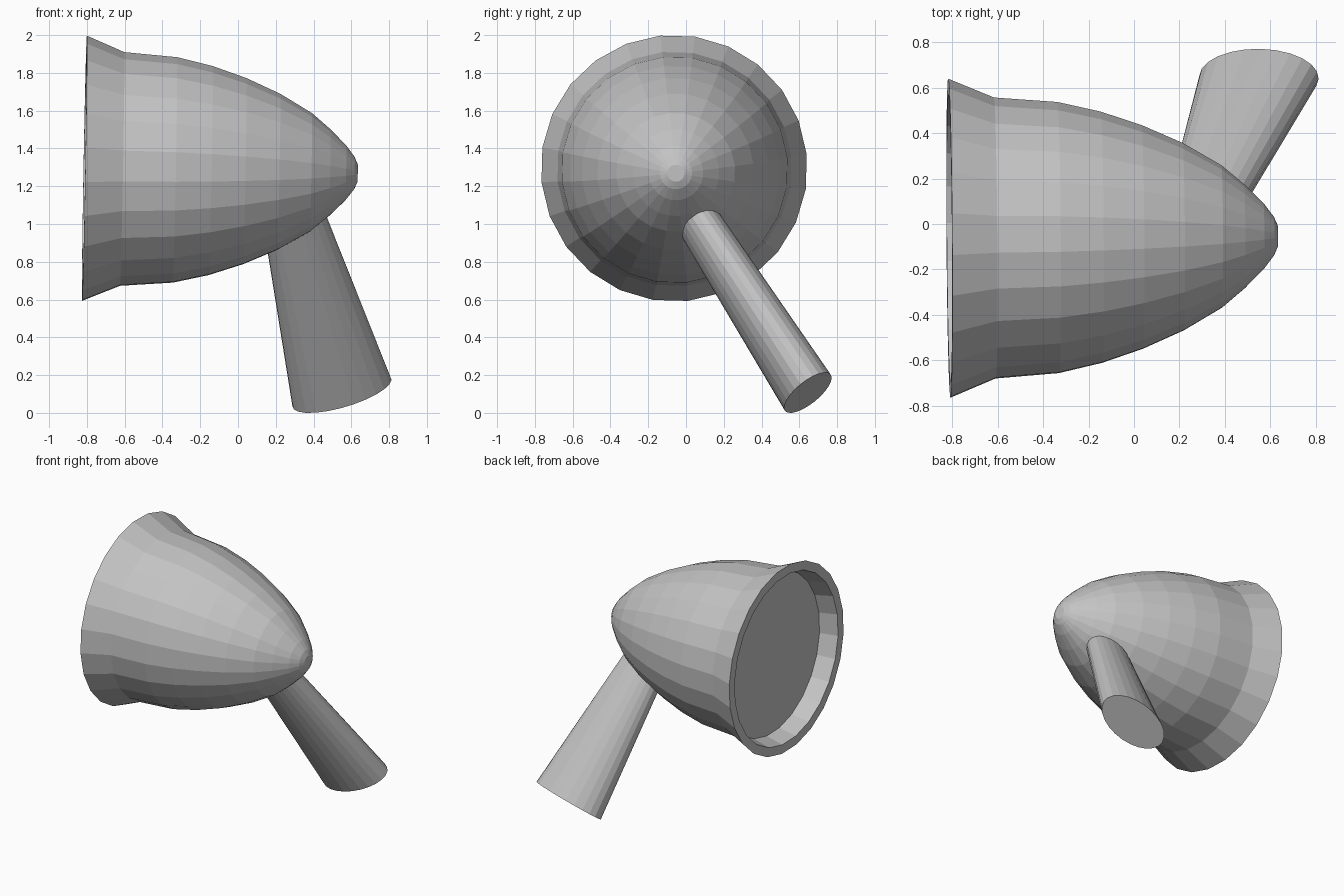
import bpy, bmesh
from math import cos, sin, tau, radians
from mathutils import Vector

cube = bpy.data.objects.get("Cube")
if cube:
    bpy.data.objects.remove(cube, do_unlink=True)

GREY = (0.55, 0.55, 0.55, 1)
grey = bpy.data.materials.new("plain grey")
grey.use_nodes = True
grey.diffuse_color = GREY
grey.node_tree.nodes["Principled BSDF"].inputs["Base Color"].default_value = GREY


def loft(name, origin, axis, side, stations, roll=0.0, sides=24):
    """Elliptical rings (distance, radius along side, radius across), capped at both ends."""
    origin = Vector(origin)
    axis = Vector(axis).normalized()
    side = Vector(side)
    side = (side - axis * side.dot(axis)).normalized()
    across = axis.cross(side)
    bm = bmesh.new()
    rings = []
    for dist, ra, rb in stations:
        angles = [tau * (i + 0.5) / sides + roll for i in range(sides)]
        rings.append([bm.verts.new(origin + axis * dist + side * (ra * cos(a))
                                   + across * (rb * sin(a))) for a in angles])
    for low, high in zip(rings, rings[1:]):
        for i in range(sides):
            j = (i + 1) % sides
            bm.faces.new((low[i], low[j], high[j], high[i]))
    bm.faces.new(rings[0][::-1])
    bm.faces.new(rings[-1])
    bmesh.ops.recalc_face_normals(bm, faces=bm.faces)
    mesh = bpy.data.meshes.new(name)
    bm.to_mesh(mesh)
    bm.free()
    mesh.materials.append(grey)
    obj = bpy.data.objects.new(name, mesh)
    bpy.context.collection.objects.link(obj)
    return obj


# Bullet-shaped shell: recessed face, flat rim, flared lip, rounded nose
profile = [(0.135, 0.605), (0, 0.638), (0, 0.706), (0.2, 0.622), (0.48, 0.6),
           (0.67, 0.556), (0.85, 0.495), (1.03, 0.415), (1.2, 0.315),
           (1.3, 0.23), (1.385, 0.145), (1.43, 0.085), (1.447, 0.045)]
loft("lamp_shell", (-0.813, -0.063, 1.295), (1, 0.007, -0.018), (0, 1, 0),
     [(d, r, r) for d, r in profile], roll=radians(-1.5))

# Flattened arm, wider at its free end
loft("support_arm", (0.55, 0.645, 0.107), (-0.226, -0.525, 0.82), (0.957, 0.036, 0.289),
     [(0, 0.273, 0.148), (1.28, 0.152, 0.11)])
